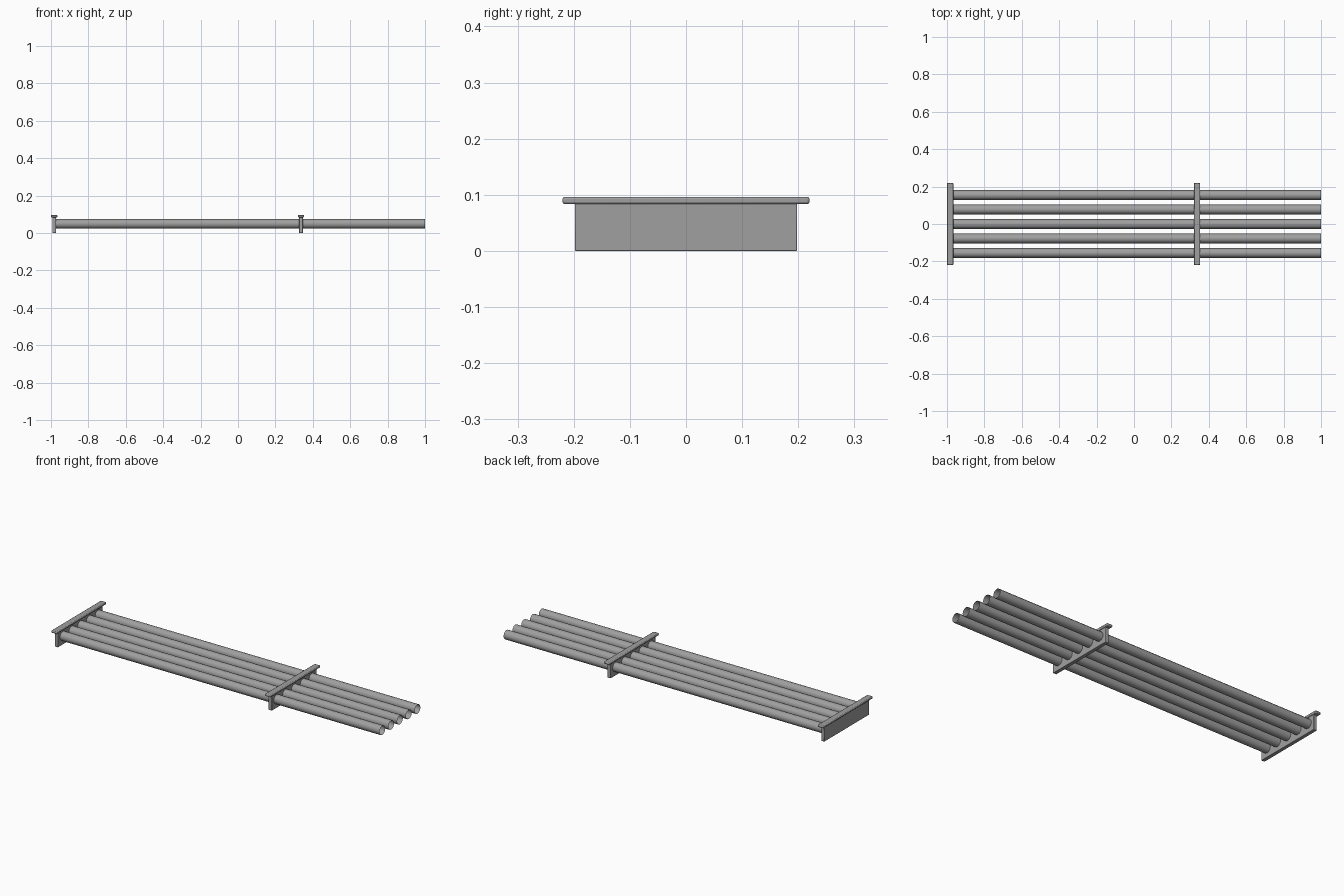
import bpy
import math

cube = bpy.data.objects.get("Cube")
if cube:
    bpy.data.objects.remove(cube, do_unlink=True)

steel = bpy.data.materials.new("grey_steel")
steel.use_nodes = True
colour = (0.35, 0.35, 0.35, 1)
steel.diffuse_color = colour
steel.node_tree.nodes["Principled BSDF"].inputs["Base Color"].default_value = colour


def finish(obj, name):
    obj.name = name
    obj.data.materials.append(steel)
    bpy.ops.object.shade_smooth_by_angle(angle=math.radians(62))


def box(name, centre, size, bevel):
    bpy.ops.mesh.primitive_cube_add(size=1, location=centre)
    obj = bpy.context.object
    obj.scale = size
    bpy.ops.object.transform_apply(location=False, rotation=False, scale=True)
    mod = obj.modifiers.new("rounded_edges", "BEVEL")
    mod.width = bevel
    mod.segments = 2
    finish(obj, name)


# Two cross supports: upright web with a wider rail on top
for label, x in (("end", -0.983), ("middle", 0.337)):
    box(label + "_web", (x, 0, 0.043), (0.02, 0.396, 0.086), 0.002)
    box(label + "_top_rail", (x, 0, 0.09), (0.034, 0.44, 0.013), 0.004)

# Five parallel open tubes running through the supports
start, end = -0.983, 1.0
for i in range(5):
    bpy.ops.mesh.primitive_cylinder_add(
        vertices=12, radius=0.0255, depth=end - start, end_fill_type='NOTHING',
        location=((start + end) / 2, (i - 2) * 0.0775, 0.049),
        rotation=(0, math.pi / 2, 0))
    finish(bpy.context.object, "tube_%d" % (i + 1))
